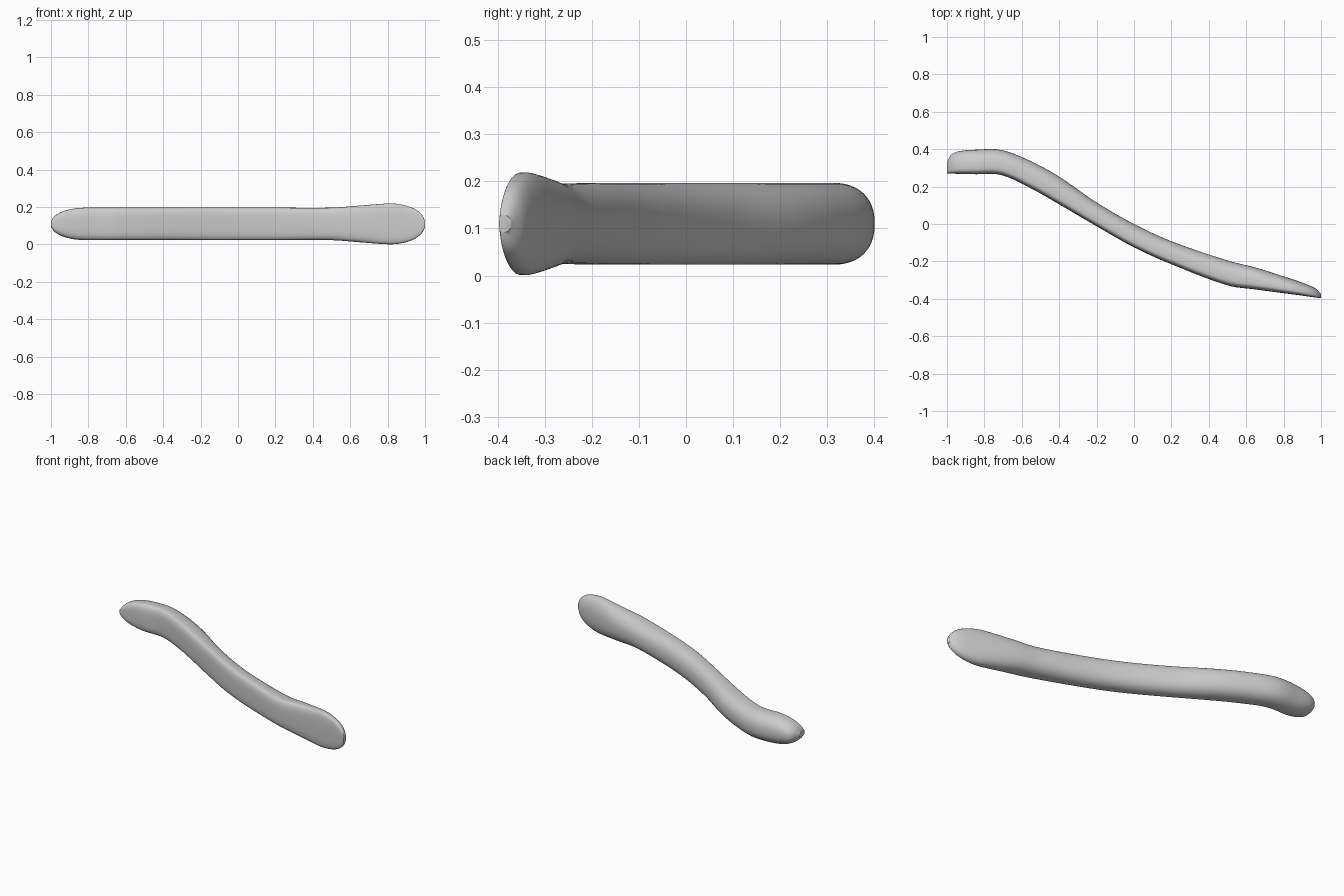
import bpy, bmesh, math

cube = bpy.data.objects.get("Cube")
if cube:
    bpy.data.objects.remove(cube)

MID_Z = 0.11
# x, front y, back y, half height before the ends are rounded
STATIONS = [
    (-1.0, 0.27, 0.33, 0.087), (-0.98, 0.27, 0.368, 0.087),
    (-0.94, 0.268, 0.388, 0.087), (-0.85, 0.266, 0.397, 0.087),
    (-0.71, 0.262, 0.396, 0.087), (-0.55, 0.19, 0.335, 0.087),
    (-0.4, 0.105, 0.253, 0.087), (-0.2, -0.012, 0.115, 0.087),
    (0.0, -0.125, 0.0, 0.087), (0.2, -0.215, -0.092, 0.087),
    (0.5, -0.328, -0.195, 0.087), (0.65, -0.35, -0.233, 0.098),
    (0.8, -0.37, -0.28, 0.109), (0.9, -0.383, -0.314, 0.109),
    (0.97, -0.393, -0.344, 0.109), (1.0, -0.397, -0.372, 0.109)]
RING = 48


def slope(i, k):
    a, b = STATIONS[max(i - 1, 0)], STATIONS[min(i + 1, len(STATIONS) - 1)]
    return (b[k] - a[k]) / (b[0] - a[0])


def sample(x, k):
    """Smooth interpolation of one station column."""
    i = max(j for j in range(len(STATIONS) - 1) if STATIONS[j][0] <= x or j == 0)
    a, b = STATIONS[i], STATIONS[i + 1]
    h = b[0] - a[0]
    t = (x - a[0]) / h
    s = 1 - t
    return (a[k] * (1 + 2 * t) * s * s + b[k] * t * t * (3 - 2 * t)
            + h * (slope(i, k) * t * s * s - slope(i + 1, k) * t * t * s))


def section(x):
    """Flat-fronted, round-backed cross-section at x."""
    front, back = sample(x, 1), sample(x, 2)
    d = max(0, (abs(x) - 0.8) / 0.2)
    half = sample(x, 3) * max(0.02, 1 - d ** 2.2) ** (1 / 2.2)
    centre = front + 0.32 * (back - front)
    points = []
    for j in range(RING):
        a = 2 * math.pi * j / RING
        c, s = math.cos(a), math.sin(a)
        e = 2 / 2.3 if c > 0 else 2 / 3.4
        reach = back - centre if c > 0 else front - centre
        points.append((x, centre + reach * abs(c) ** e,
                       MID_Z + half * math.copysign(abs(s) ** e, s)))
    return points


# Closely spaced sections at both rounded ends
cap = [0.8 + 0.2 * math.sin(math.pi / 2 * i / 14) for i in range(15)]
xs = [-x for x in reversed(cap)] + [-0.8 + 1.6 * i / 50 for i in range(1, 50)] + cap

# Handle body lofted through the sections
bm = bmesh.new()
rings = [[bm.verts.new(p) for p in section(x)] for x in xs]
for a, b in zip(rings, rings[1:]):
    for j in range(RING):
        n = (j + 1) % RING
        bm.faces.new((a[j], a[n], b[n], b[j]))
bm.faces.new(rings[0])
bm.faces.new(rings[-1])
bmesh.ops.recalc_face_normals(bm, faces=bm.faces)
mesh = bpy.data.meshes.new("curved_handle")
bm.to_mesh(mesh)
bm.free()

# Plain grey finish
grey = bpy.data.materials.new("light_grey")
grey.use_nodes = True
colour = (0.6, 0.6, 0.6, 1)
grey.diffuse_color = colour
grey.node_tree.nodes["Principled BSDF"].inputs["Base Color"].default_value = colour
mesh.materials.append(grey)

handle = bpy.data.objects.new("curved_handle", mesh)
bpy.context.collection.objects.link(handle)
bpy.context.view_layer.objects.active = handle
handle.select_set(True)
bpy.ops.object.shade_smooth_by_angle(angle=math.radians(50))
